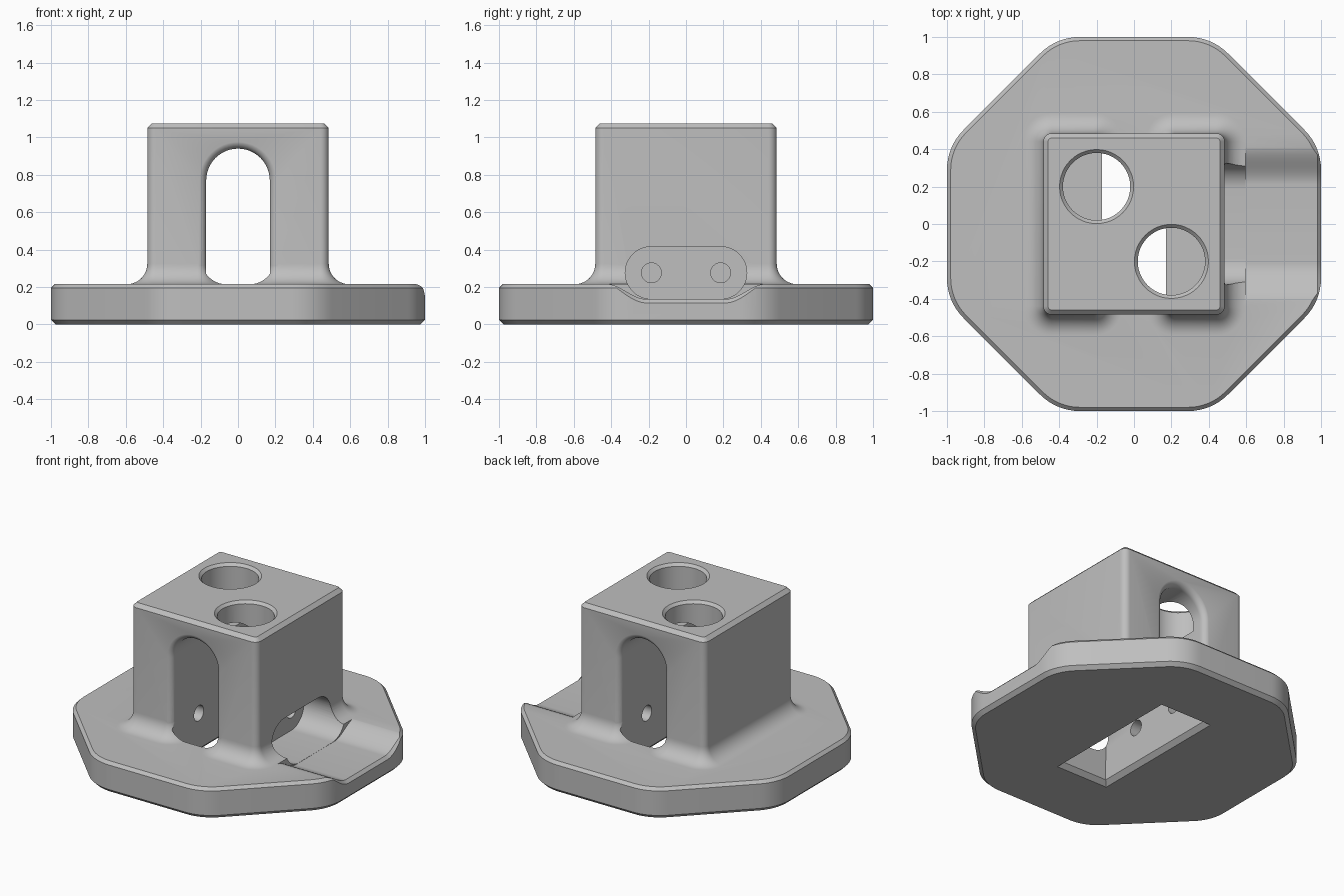
import bpy, bmesh, math

HALF, EDGE, COVE = 0.485, 0.045, 0.11      # tower half width, edge round, foot cove
PLATE, TOP, SLOT = 0.215, 1.075, 0.17      # plate top, tower top, slot half width

cube = bpy.data.objects.get("Cube")
if cube:
    bpy.data.objects.remove(cube, do_unlink=True)

grey = bpy.data.materials.new("light_grey")
grey.use_nodes = True
colour = (0.52, 0.52, 0.52, 1)
grey.diffuse_color = colour
grey.node_tree.nodes["Principled BSDF"].inputs["Base Color"].default_value = colour


def outline(centres, radius, seg=8):
    """Convex outline with a rounded corner about each centre, counterclockwise."""
    pts, n = [], len(centres)
    for i, (cx, cy) in enumerate(centres):
        px, py = centres[i - 1]
        nx, ny = centres[(i + 1) % n]
        a = math.atan2(cy - py, cx - px) - math.pi / 2
        b = math.atan2(ny - cy, nx - cx) - math.pi / 2
        sweep = (b - a) % (2 * math.pi)
        for k in range(seg + 1):
            t = a + sweep * k / seg
            pts.append((cx + radius * math.cos(t), cy + radius * math.sin(t)))
    return pts


def circle(cx, cy, r, n=48):
    return [(cx + r * math.cos(2 * math.pi * k / n),
             cy + r * math.sin(2 * math.pi * k / n)) for k in range(n)]


def rect(x0, x1, y0, y1):
    return [(x0, y0), (x1, y0), (x1, y1), (x0, y1)]


def loft(name, rings, axis="z"):
    """Solid through (outline, level) rings stacked along an axis."""
    place = {"x": lambda a, b, t: (t, a, b),
             "y": lambda a, b, t: (a, t, b),
             "z": lambda a, b, t: (a, b, t)}[axis]
    bm = bmesh.new()
    loops = [[bm.verts.new(place(a, b, t)) for a, b in pts] for pts, t in rings]
    n = len(loops[0])
    for low, high in zip(loops, loops[1:]):
        for i in range(n):
            j = (i + 1) % n
            bm.faces.new((low[i], low[j], high[j], high[i]))
    bm.faces.new(loops[0][::-1])
    bm.faces.new(loops[-1])
    bmesh.ops.recalc_face_normals(bm, faces=bm.faces)
    mesh = bpy.data.meshes.new(name)
    bm.to_mesh(mesh)
    bm.free()
    mesh.materials.append(grey)
    obj = bpy.data.objects.new(name, mesh)
    bpy.context.collection.objects.link(obj)
    return obj


def combine(target, tool, operation="DIFFERENCE"):
    tool.hide_render = True
    mod = target.modifiers.new("combine", "BOOLEAN")
    mod.object, mod.operation, mod.solver = tool, operation, "EXACT"
    bpy.context.view_layer.objects.active = target
    bpy.ops.object.modifier_apply(modifier=mod.name)
    bpy.data.objects.remove(tool, do_unlink=True)


def quarter(r, seg=8):
    """Pairs of (travel, remaining offset) along a concave quarter round."""
    return [(r * (1 - math.cos(t)), r * (1 - math.sin(t)))
            for t in (math.pi / 2 * k / seg for k in range(seg + 1))]


# Square tower with rounded vertical edges and a chamfered top
c = HALF - EDGE
square = rect(-c, c, -c, c)
body = loft("socket_mount", [(outline(square, EDGE), 0.3),
                             (outline(square, EDGE), TOP - 0.025),
                             (outline(square, EDGE - 0.025), TOP)])

# Arched slot through the tower, flared to round its rims
arch = [(0, 0.1), (0, 0.77)]
half = [(-HALF - 0.001 + u, SLOT + d) for u, d in quarter(EDGE)]
stations = [(-0.7, SLOT + EDGE)] + half
stations += [(-y, r) for y, r in reversed(stations)]
combine(body, loft("slot", [(outline(arch, r, 24), y) for y, r in stations], "y"))

# Two chamfered bores from the top
for s in (-1, 1):
    combine(body, loft("bore", [(circle(0.2 * s, -0.2 * s, r), z) for r, z in
                                ((0.18, 0.73), (0.18, TOP - 0.018), (0.203, TOP + 0.005))]))

# Octagonal plate with rounded corners and chamfered edges
R = 0.3
reach = (1 - R) / math.cos(math.pi / 8)
octagon = [(reach * math.cos(math.pi / 8 + k * math.pi / 4),
            reach * math.sin(math.pi / 8 + k * math.pi / 4)) for k in range(8)]
plate = loft("plate", [(outline(octagon, R - d), z) for d, z in
                       ((0.025, 0), (0, 0.025), (0, PLATE - 0.02), (0.02, PLATE))])

# Dished cable channel across the plate on the left side
steps = 16
side = [(0.21 + 0.22 * k / steps,
         0.135 + 0.082 * (1 - math.cos(math.pi * k / steps)) / 2) for k in range(steps + 1)]
dish = [(-y, z) for y, z in reversed(side)] + side


def dish_ring(drop):
    return [(y, z - drop) for y, z in dish] + [(0.43, 0.4), (-0.43, 0.4)]


combine(plate, loft("channel", [(dish_ring(0), 0.3), (dish_ring(0), 0.98),
                                (dish_ring(0.03), 1.01)], "x"))
combine(body, plate, "UNION")

# Coved foot under each leg of the tower
for s in (-1, 1):
    x0, x1 = sorted((s * (SLOT + EDGE), s * c))
    foot = rect(x0, x1, -c, c)
    rings = [(outline(foot, EDGE + COVE), 0.05)]
    rings += [(outline(foot, EDGE + d), PLATE + h) for h, d in quarter(COVE, 10)]
    rings.append((outline(foot, EDGE - 0.002), PLATE + COVE + 0.01))
    combine(body, loft("foot", rings), "UNION")

# Rectangular opening through the plate, chamfered underneath
opening = [(rect(-SLOT - e, SLOT + e, -0.48 - e, 0.48 + e), z) for e, z in
           ((0.04, -0.01), (0.001, 0.03))]
opening.append((rect(-SLOT - 0.001, SLOT + 0.001, -0.47, 0.47), 0.6))
opening.insert(2, (rect(-SLOT - 0.001, SLOT + 0.001, -0.48, 0.48), 0.25))
combine(body, loft("opening", opening))

# Rounded pocket in the left face, with two screw holes behind it
pocket = outline([(-0.185, 0.276), (0.185, 0.276)], 0.14, 24)
combine(body, loft("pocket", [(pocket, 0.28), (pocket, 0.64)], "x"))
for s in (-1, 1):
    hole = circle(0.185 * s, 0.276, 0.053, 32)
    combine(body, loft("screw_hole", [(hole, -0.36), (hole, 0.32)], "x"))

# Smooth rounds with crisp edges
bpy.ops.object.select_all(action="DESELECT")
body.select_set(True)
bpy.context.view_layer.objects.active = body
bpy.ops.object.shade_smooth_by_angle(angle=math.radians(28))
